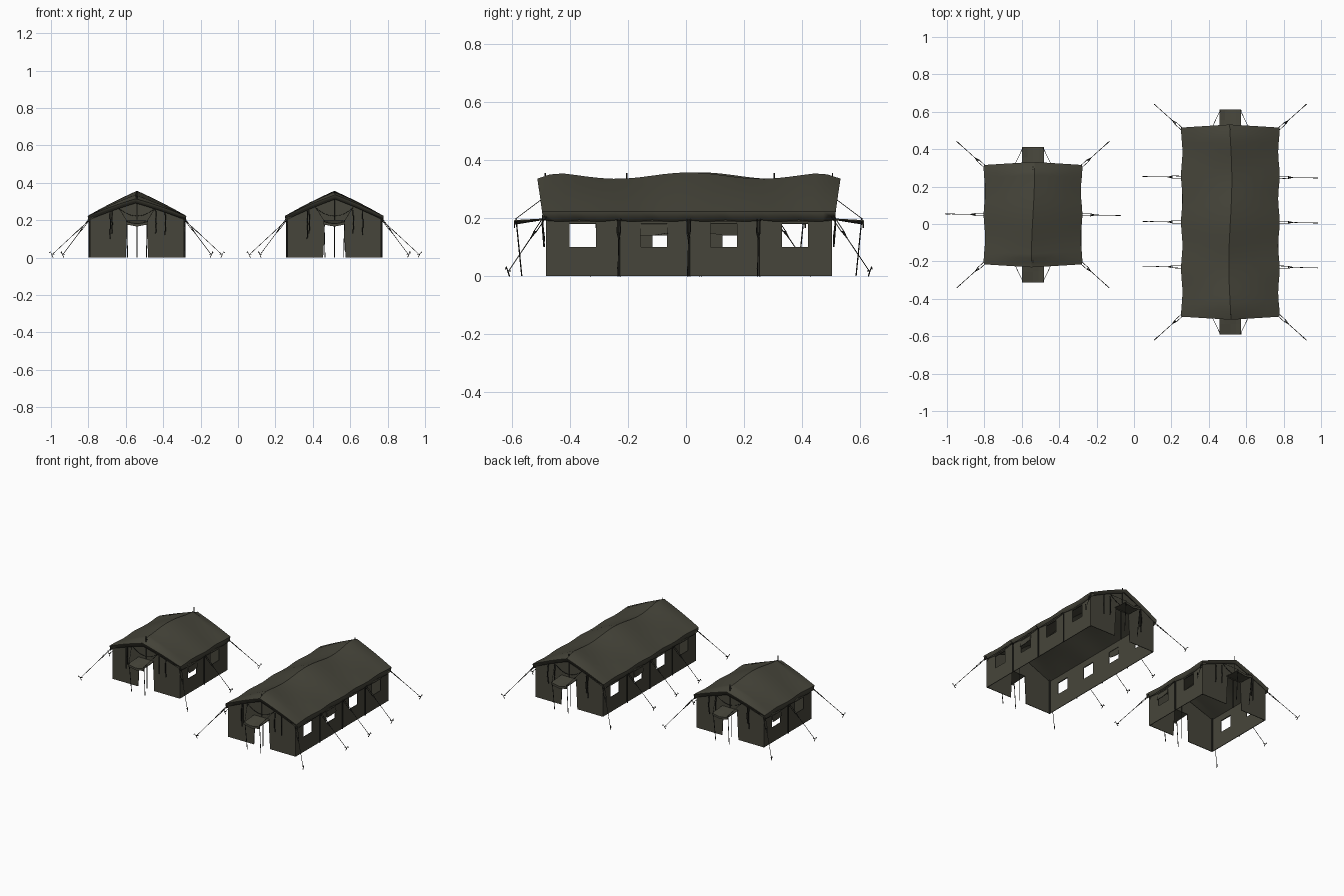
import bpy, bmesh, math
from mathutils import Vector

if "Cube" in bpy.data.objects:
    bpy.data.objects.remove(bpy.data.objects["Cube"])

def material(name, rgb):
    m = bpy.data.materials.new(name)
    m.diffuse_color = (*rgb, 1)
    m.use_nodes = True
    m.node_tree.nodes["Principled BSDF"].inputs["Base Color"].default_value = m.diffuse_color
    return m

CANVAS = material("olive canvas", (0.062, 0.060, 0.043))
DARK = material("dark rope and poles", (0.022, 0.022, 0.018))
HW, EAVE = 0.25, 0.222          # half width and eave height

def grid(name, us, vs, fn, loc, skip=lambda i, j: False, thick=0.004, mat=CANVAS):
    """Sheet of cloth: fn maps (u, v) to a point, skipped cells become openings."""
    bm = bmesh.new()
    P = [[bm.verts.new(fn(u, v)) for v in vs] for u in us]
    for i in range(len(us) - 1):
        for j in range(len(vs) - 1):
            if not skip(i, j):
                bm.faces.new((P[i][j], P[i + 1][j], P[i + 1][j + 1], P[i][j + 1]))
    loose = [v for v in bm.verts if not v.link_faces]
    bmesh.ops.delete(bm, geom=loose, context='VERTS')
    bmesh.ops.recalc_face_normals(bm, faces=bm.faces)
    me = bpy.data.meshes.new(name)
    bm.to_mesh(me)
    bm.free()
    me.materials.append(mat)
    ob = bpy.data.objects.new(name, me)
    ob.location = loc
    bpy.context.collection.objects.link(ob)
    s = ob.modifiers.new("thickness", 'SOLIDIFY')
    s.thickness, s.offset = thick, 0
    return ob

def tubes(name, paths, r, loc, mat=DARK):
    """Ropes or poles: one bevelled poly spline per path."""
    cu = bpy.data.curves.new(name, 'CURVE')
    cu.dimensions = '3D'
    cu.bevel_depth, cu.bevel_resolution, cu.use_fill_caps = r, 1, True
    for path in paths:
        sp = cu.splines.new('POLY')
        sp.points.add(len(path) - 1)
        for p, q in zip(sp.points, path):
            p.co = (*q, 1)
    cu.materials.append(mat)
    ob = bpy.data.objects.new(name, cu)
    ob.location = loc
    bpy.context.collection.objects.link(ob)

def tent(tag, cx, cy, half, windows, inner):
    loc = (cx, cy, 0)

    # ridge height sags between the inner poles and drops at the ends
    def ridge(y):
        t = max(0, abs(y) / half - 0.9) / 0.1
        return 0.344 + 0.011 * math.cos(y * 4 * math.pi) - 0.012 * min(t, 1.3) ** 2

    # roof with side valances and gable valances
    def roof_pt(s, v):
        a, sg = min(abs(s), 1), (s > 0) - (s < 0)
        drop = abs(v) > 1
        vv = max(-1, min(1, v))
        y = vv * (half + 0.03 - 0.016 * a)
        z = EAVE + (ridge(y) - EAVE) * (1 - a) + 0.004 * math.sin(math.pi * a)
        w = HW + 0.008 + 0.004 * math.cos(y * 8 * math.pi)
        x = sg * a * w + 0.008 * (1 - a) * math.sin(y * 7)
        if abs(s) > 1:
            x, z = sg * (w - 0.004), 0.19 + 0.003 * math.cos(y * 16 * math.pi)
        if drop:
            y -= math.copysign(0.008, v)
            z = z - 0.022 if abs(s) <= 1 else z
        return (x, y, z)
    n = 24
    vs = [-1.1] + [-1 + 2 * k / n for k in range(n + 1)] + [1.1]
    ss = [-1.2, -1, -0.75, -0.5, -0.25, 0, 0.25, 0.5, 0.75, 1, 1.2]
    roof = grid(tag + "_roof", ss, vs, roof_pt, loc)
    bpy.context.view_layer.objects.active = roof
    roof.select_set(True)
    bpy.ops.object.shade_smooth_by_angle(angle=math.radians(28))
    roof.select_set(False)

    # long walls with window openings, the second turned half a circle
    ys = [-half] + [y for w in windows for y in (w - 0.045, w + 0.045)] + [half]
    for sg, side in ((1, "right"), (-1, "left")):
        grid(f"{tag}_{side}_wall", ys, [0, 0.1, 0.18, EAVE],
             lambda y, z: (sg * (HW - 0.002), sg * y, z), loc,
             lambda i, j: j == 1 and i % 2 == 1)
        # half lowered window flap
        w = -0.12
        grid(f"{tag}_{side}_window_flap", [w - 0.048, w, w + 0.048], [0.14, 0.185],
             lambda y, z: (sg * (HW + (0.185 - z) * 0.15), sg * y,
                           z + (0.008 if z < 0.15 and y > w else 0)), loc)
        # rolled flaps over the open windows
        tubes(f"{tag}_{side}_window_rolls",
              [[(sg * (HW + 0.001), sg * (w - 0.045), 0.184),
                (sg * (HW + 0.001), sg * (w + 0.045), 0.184)] for w in windows],
              0.005, loc, CANVAS)

    # gable walls, door openings, awnings
    top = ridge(half) - 0.012
    for sg, end in ((-1, "front"), (1, "back")):
        def gable(x, row):
            if row == 2:
                return (x, sg * half, EAVE + (top - EAVE) * (1 - abs(x) / HW))
            flare = 1.2 if row == 0 and abs(x) < 0.1 else 1
            return (x * flare, sg * half, 0.19 * row)
        grid(f"{tag}_{end}_wall", [-HW, -0.05, 0, 0.05, HW], [0, 1, 2], gable, loc,
             lambda i, j: j == 0 and i in (1, 2))
        grid(f"{tag}_{end}_awning", [-0.058, -0.03, 0, 0.03, 0.058], [0, 0.5, 1],
             lambda x, v: (x, sg * (half + 0.11 * v),
                           0.197 - 0.006 * v - 0.012 * v * (1 - (x / 0.058) ** 2)), loc)
        # folded edge hanging from the awning
        grid(f"{tag}_{end}_awning_edge", [-0.058, 0, 0.058], [0, 1],
             lambda x, v: (x, sg * (half + 0.11), 0.191 - 0.014 * v - (0.011 if x == 0 else 0)), loc)
        # awning poles
        tubes(f"{tag}_{end}_awning_poles",
              [[(s * 0.055, sg * (half + 0.105), 0.2), (s * 0.05, sg * (half + 0.085), 0)]
               for s in (-1, 1)], 0.0022, loc)
        # awning ropes and the slack rope swag on the gable
        ropes = [[(s * 0.055, sg * (half + 0.105), 0.198), (s * 0.1, sg * (half + 0.012), 0.268)]
                 for s in (-1, 1)]
        ropes.append([(x / 100, sg * (half + 0.012), 0.222 + 0.045 * (x / 10) ** 2)
                      for x in range(-10, 11, 2)])
        tubes(f"{tag}_{end}_awning_ropes", ropes, 0.0013, loc)
        # hanging tie straps
        tubes(f"{tag}_{end}_tie_straps",
              [[(x, sg * (half + 0.008), 0.255), (x + 0.003, sg * (half + 0.014), 0.18),
                (x, sg * (half + 0.008), z)]
               for x, z in ((-0.145, 0.1), (-0.135, 0.13), (0.1, 0.13), (0.15, 0.12))],
              0.003, loc)
        # ridge pole with its tip through the roof
        tubes(f"{tag}_{end}_ridge_pole",
              [[(0, sg * (half + 0.004), 0.2), (0, sg * (half + 0.004), 0.355)],
               [(0, sg * (half - 0.008), 0), (0, sg * (half - 0.008), 0.33)]], 0.0028, loc)

    # wall poles along the eaves
    poles = []
    for sx in (-1, 1):
        for y in inner:
            poles.append([(sx * (HW + 0.004), y, 0), (sx * (HW + 0.004), y, 0.205)])
        for sy in (-1, 1):
            poles.append([(sx * (HW - 0.006), sy * (half - 0.006), 0),
                          (sx * (HW - 0.006), sy * (half - 0.006), 0.23)])
    tubes(tag + "_wall_poles", poles, 0.004, loc)

    # guy ropes: doubled upper part, tensioner, single lower part, hooked stake
    lines = [(Vector((sx * HW, sy * half, 0.212)), Vector((sx * 0.395, sy * (half + 0.13), 0.018)))
             for sx in (-1, 1) for sy in (-1, 1)]
    lines += [(Vector((sx * HW, y, 0.205)), Vector((sx * 0.452, y - 0.004 * sx, 0.018)))
              for sx in (-1, 1) for y in inner]
    ropes, sliders, stakes = [], [], []
    for a, b in lines:
        d = (b - a).normalized()
        out = Vector((d.x, d.y, 0)).normalized()
        side = Vector((-out.y, out.x, 0)) * 0.006
        m, k = a.lerp(b, 0.42), a.lerp(b, 0.3)
        ropes += [[a + side, k + side, m, b], [a - side, k - side, m]]
        sliders += [[k - side * 1.1, k + side * 1.1], [k, m]]
        g = Vector((b.x, b.y, 0))
        tip = g + out * 0.012 + Vector((0, 0, 0.032))
        stakes.append([g - out * 0.004, tip, tip + out * 0.004 - Vector((0, 0, 0.008))])
        stakes.append([b - out * 0.01, b + out * 0.006])
    tubes(tag + "_guy_ropes", ropes, 0.0015, loc)
    tubes(tag + "_rope_tensioners", sliders, 0.0024, loc)
    tubes(tag + "_stakes", stakes, 0.0023, loc)

tent("small_tent", -0.54, 0.05, 0.25, [-0.12, 0.12], [0])
tent("large_tent", 0.515, 0.01, 0.49, [-0.365, -0.12, 0.12, 0.365], [-0.24, 0, 0.24])
